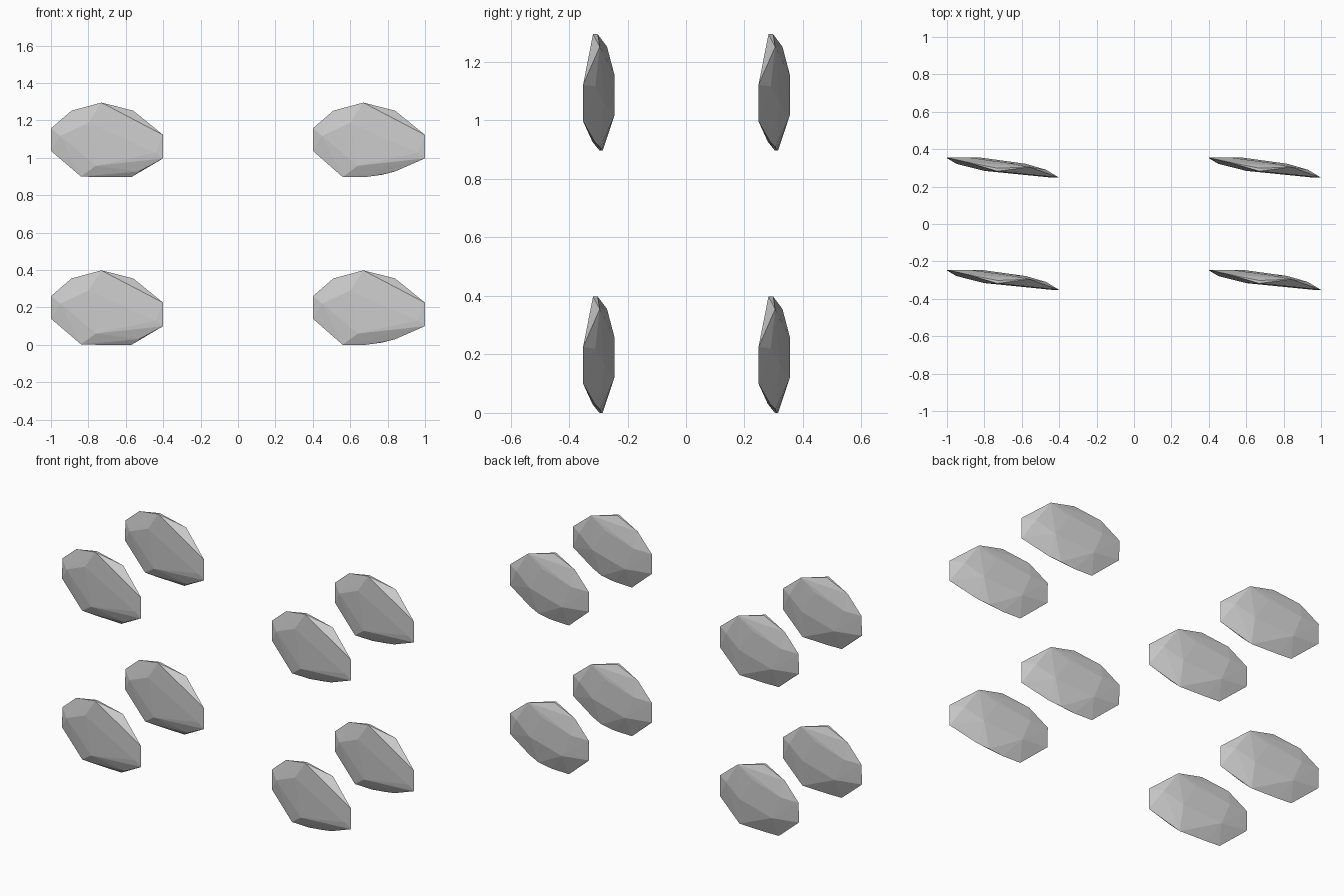
import bpy, bmesh

if "Cube" in bpy.data.objects:
    bpy.data.objects.remove(bpy.data.objects["Cube"])

# Thin faceted stone: rim, front bulge and back bulge points around its own centre
RIM = [(-.3, .055, .26), (-.3, .052, .14), (-.19, .03, .355), (-.03, -.018, .398),
       (-.03, -.002, .398), (.14, .005, .355), (.3, -.052, .225), (.3, -.052, .10)]
FRONT = [(-.25, .022, .22), (-.1, -.016, .29), (.26, -.052, .13), (-.06, -.016, .06),
         (.12, -.034, .28)]
BACK = [(-.18, .055, .26), (-.12, .055, .12), (.03, .026, .30), (.12, .022, .16),
        (.23, -.01, .22)]
# The lower right corner is clipped a little differently on the two sides
BASE = {-1: [(-.14, .015, .003), (-.05, .012, .0), (.13, .004, .0), (.17, -.02, .03)],
        1: [(-.14, .015, .0), (-.02, .010, .0), (.07, .006, .012), (.14, -.012, .03)]}


def stone_mesh(side):
    bm = bmesh.new()
    for p in RIM + FRONT + BACK + BASE[side]:
        bm.verts.new(p)
    bmesh.ops.convex_hull(bm, input=bm.verts[:])
    loose = [v for v in bm.verts if not v.link_faces]
    bmesh.ops.delete(bm, geom=loose, context='VERTS')
    bmesh.ops.recalc_face_normals(bm, faces=bm.faces[:])
    mesh = bpy.data.meshes.new("stone")
    bm.to_mesh(mesh)
    bm.free()
    return mesh


# Eight stones at the corners of a box
for side, side_name in ((-1, "left"), (1, "right")):
    mesh = stone_mesh(side)
    for y, y_name in ((-.3, "front"), (.3, "back")):
        for z, z_name in ((0, "lower"), (.897, "upper")):
            ob = bpy.data.objects.new(f"stone_{z_name}_{y_name}_{side_name}", mesh)
            ob.location = (side * .7, y, z)
            bpy.context.collection.objects.link(ob)
